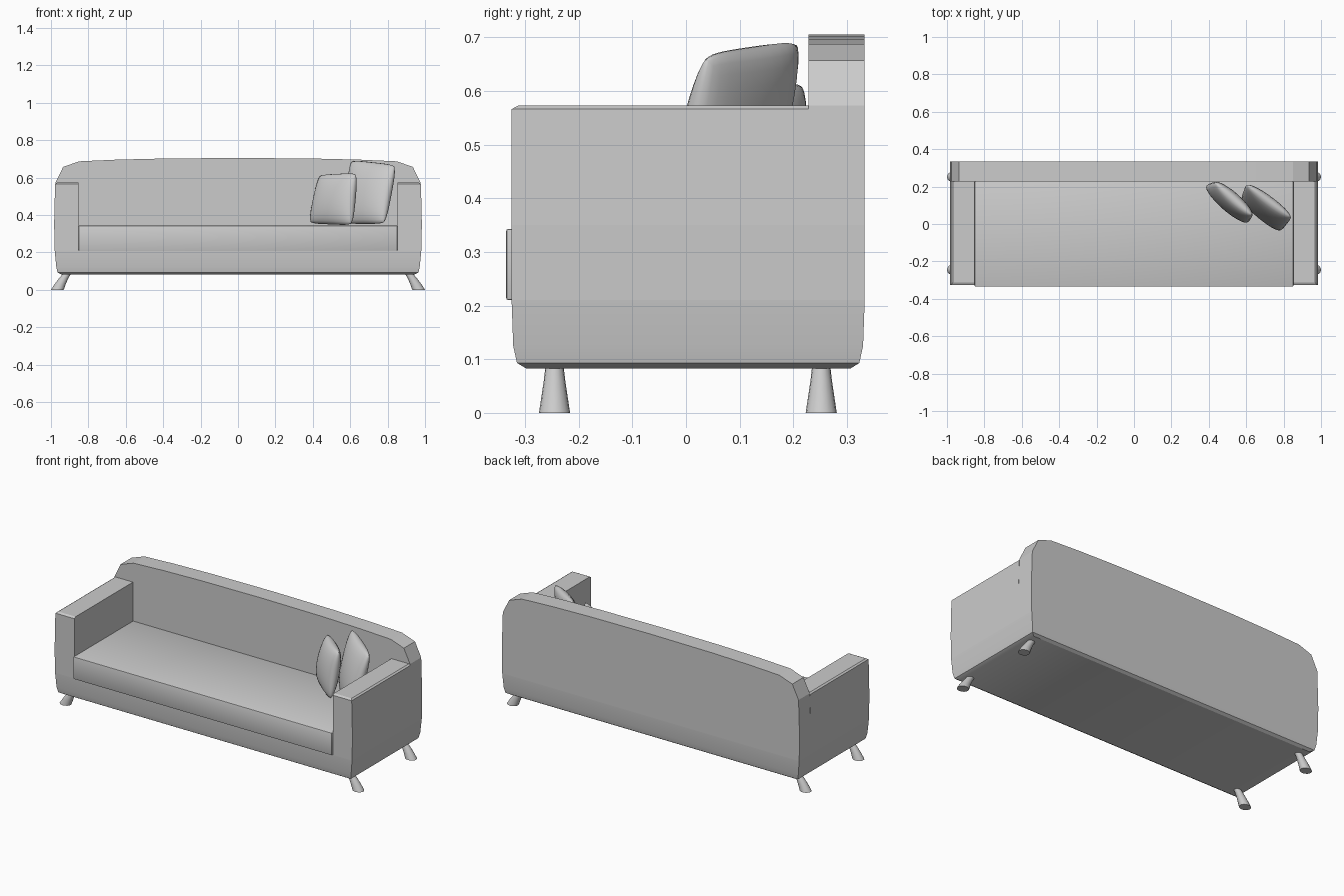
import bpy, bmesh
from math import sin, cos, pi
from mathutils import Vector

if "Cube" in bpy.data.objects:
    bpy.data.objects.remove(bpy.data.objects["Cube"])


def finish(name, bm, smooth=None):
    bmesh.ops.recalc_face_normals(bm, faces=bm.faces)
    me = bpy.data.meshes.new(name)
    bm.to_mesh(me)
    bm.free()
    ob = bpy.data.objects.new(name, me)
    bpy.context.collection.objects.link(ob)
    if smooth:
        bpy.ops.object.select_all(action='DESELECT')
        ob.select_set(True)
        bpy.context.view_layer.objects.active = ob
        bpy.ops.object.shade_smooth_by_angle(angle=smooth)
    return ob


def loft(name, rings, smooth=None):
    """Skin a stack of equal-sized rings and cap both ends."""
    bm = bmesh.new()
    loops = [[bm.verts.new(p) for p in r] for r in rings]
    n = len(loops[0])
    for a, b in zip(loops, loops[1:]):
        for i in range(n):
            j = (i + 1) % n
            bm.faces.new((a[i], a[j], b[j], b[i]))
    bm.faces.new(loops[0])
    bm.faces.new(loops[-1])
    return finish(name, bm, smooth)


def rect(x0, x1, y0, y1, z):
    return [(x0, y0, z), (x1, y0, z), (x1, y1, z), (x0, y1, z)]


# Base with rolled-under lower edge: (z, half width, front y, back y)
base = [(0.083, 0.945, -0.298, 0.307), (0.093, 0.965, -0.315, 0.323),
        (0.125, 0.972, -0.322, 0.330), (0.21, 0.980, -0.325, 0.333)]
loft("base", [rect(-x, x, f, b, z) for z, x, f, b in base], 0.5)

# Backrest: crowned outline extruded in y
half = [(0.980, 0.21), (0.983, 0.35), (0.976, 0.573), (0.935, 0.657),
        (0.85, 0.687), (0.65, 0.696), (0.40, 0.702), (0.0, 0.705)]
outline = half + [(-x, z) for x, z in reversed(half[:-1])]
loft("backrest", [[(x, y, z) for x, z in outline] for y in (0.228, 0.333)])

# Arms: (z, outer x, front y)
arm = [(0.21, 0.980, -0.325), (0.35, 0.983, -0.325),
       (0.566, 0.978, -0.325), (0.573, 0.968, -0.312)]
for side, s in (("left", -1), ("right", 1)):
    loft(side + "_arm", [rect(s * 0.853, s * x, f, 0.228, z) for z, x, f in arm])

# Seat cushion with softened edges
bm = bmesh.new()
bmesh.ops.create_cube(bm, size=1)
for v in bm.verts:
    v.co = (v.co.x * 1.704, v.co.y * 0.563 - 0.0535, v.co.z * 0.133 + 0.2765)
bmesh.ops.bevel(bm, geom=bm.edges[:], offset=0.004, segments=2, profile=0.5, affect='EDGES')
finish("seat_cushion", bm, 0.6)

# Splayed, flared legs: (z, centre x, x radius, y radius)
leg = [(0.0, 0.966, 0.034, 0.029), (0.03, 0.951, 0.030, 0.0245),
       (0.06, 0.933, 0.025, 0.020), (0.095, 0.908, 0.020, 0.016)]
for side, s in (("left", -1), ("right", 1)):
    for end, y in (("front", -0.245), ("back", 0.252)):
        loft(f"{end}_{side}_leg",
             [[(s * (cx + rx * cos(k * pi / 8)), y + ry * sin(k * pi / 8), z)
               for k in range(16)] for z, cx, rx, ry in leg], 0.7)


def pillow(name, tl, tr, br, bl, thick, n=14):
    """Stuffed cushion bulging off the quad through four corners."""
    tl, tr, br, bl = map(Vector, (tl, tr, br, bl))
    normal = (tr - bl).cross(tl - br).normalized()
    bm = bmesh.new()
    for s in (-1, 1):
        g = []
        for j in range(n + 1):
            v = sin(pi / 2 * (2 * j / n - 1))
            row = []
            for i in range(n + 1):
                u = sin(pi / 2 * (2 * i / n - 1))
                # pull corners in slightly to round them
                a = (u * (1 - 0.06 * v ** 6) + 1) / 2
                b = (v * (1 - 0.06 * u ** 6) + 1) / 2
                p = bl.lerp(br, a).lerp(tl.lerp(tr, a), b)
                h = max(0, (1 - u * u) * (1 - v * v)) ** 0.42
                row.append(bm.verts.new(p + normal * s * h * thick / 2))
            g.append(row)
        for j in range(n):
            for i in range(n):
                bm.faces.new((g[j][i], g[j][i + 1], g[j + 1][i + 1], g[j + 1][i]))
    bmesh.ops.remove_doubles(bm, verts=bm.verts, dist=0.0003)
    finish(name, bm, 1.2)


# Two throw pillows leaning in the right corner
pillow("small_pillow", (0.435, 0.222, 0.615), (0.635, 0.045, 0.625),
       (0.61, 0.005, 0.345), (0.38, 0.205, 0.355), 0.10)
pillow("large_pillow", (0.60, 0.215, 0.695), (0.845, 0.035, 0.668),
       (0.785, -0.04, 0.353), (0.575, 0.14, 0.353), 0.10)
